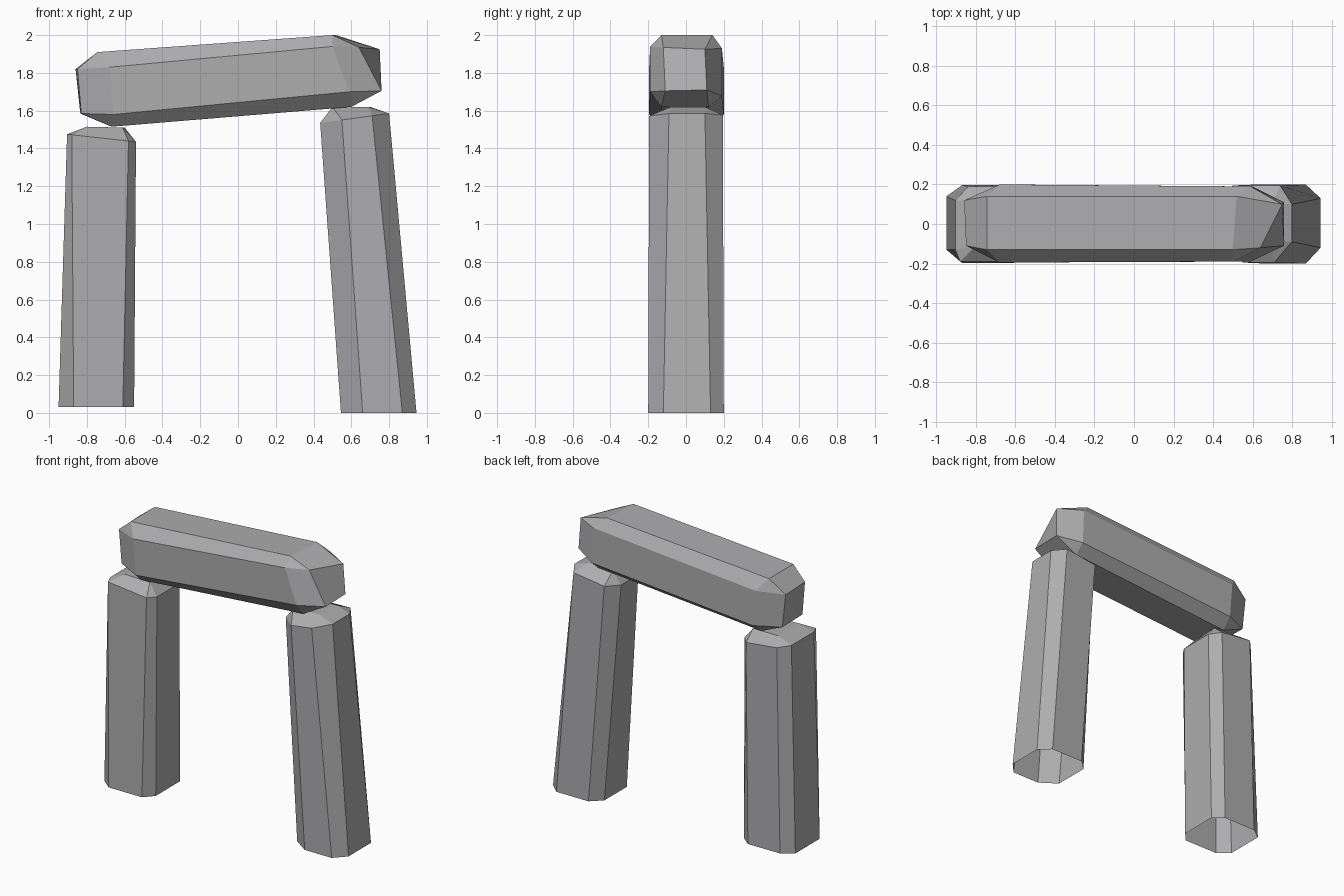
import bpy
import bmesh

if "Cube" in bpy.data.objects:
    bpy.data.objects.remove(bpy.data.objects["Cube"])

# Dark grey rock
rock = bpy.data.materials.new("rock")
rock.diffuse_color = (0.42, 0.42, 0.43, 1)
rock.use_nodes = True
rock.node_tree.nodes["Principled BSDF"].inputs["Base Color"].default_value = rock.diffuse_color


def stone(name, ring_a, ring_b, cap_b, cap_a=None):
    """Rough-hewn block: two chamfered eight-sided rings, bevelled to a four-corner cap."""
    bm = bmesh.new()

    def verts(points):
        return [bm.verts.new(p) for p in points]

    def close(ring, cap):
        bm.faces.new(cap)
        for k in range(4):
            n = (k + 1) % 4
            bm.faces.new((ring[2 * k], ring[2 * k + 1], cap[k]))
            bm.faces.new((ring[2 * k + 1], ring[2 * n], cap[n], cap[k]))

    a, b = verts(ring_a), verts(ring_b)
    for i in range(8):
        j = (i + 1) % 8
        bm.faces.new((a[i], a[j], b[j], b[i]))
    close(b, verts(cap_b))
    if cap_a:
        close(a, verts(cap_a))
    bmesh.ops.recalc_face_normals(bm, faces=bm.faces)
    mesh = bpy.data.meshes.new(name)
    bm.to_mesh(mesh)
    bm.free()
    mesh.materials.append(rock)
    bpy.context.collection.objects.link(bpy.data.objects.new(name, mesh))


def plan_ring(x, y, yc, z):
    """Ring around a pillar: x = (left, front left, front right, right, back right, back left),
    y = half depth, yc = (front, back) chamfer ends, z = (left, right) heights."""
    pts = [(x[0], -yc[0]), (x[1], -y), (x[2], -y), (x[3], -yc[0]),
           (x[3], yc[1]), (x[4], y), (x[5], y), (x[0], yc[1])]
    return [(px, py, z[0] + (z[1] - z[0]) * (px - x[0]) / (x[3] - x[0])) for px, py in pts]


# Left upright, open underneath
stone("left_pillar",
      plan_ring((-0.95, -0.87, -0.61, -0.55, -0.62, -0.87), 0.197, (0.13, 0.14), (0.03, 0.03)),
      plan_ring((-0.905, -0.88, -0.58, -0.54, -0.60, -0.84), 0.19, (0.13, 0.12), (1.475, 1.435)),
      [(-0.80, -0.11, 1.515), (-0.61, -0.11, 1.51), (-0.60, 0.11, 1.51), (-0.80, 0.12, 1.515)])

# Right upright, leaning inwards
stone("right_pillar",
      plan_ring((0.545, 0.66, 0.87, 0.945, 0.87, 0.62), 0.2, (0.12, 0.13), (0, 0)),
      plan_ring((0.435, 0.55, 0.71, 0.80, 0.74, 0.50), 0.195, (0.09, 0.10), (1.535, 1.585)),
      [(0.50, -0.10, 1.62), (0.69, -0.08, 1.62), (0.70, 0.10, 1.62), (0.50, 0.10, 1.62)])

# Tilted lintel across the top
stone("lintel",
      [(-0.67, -0.12, 1.515), (-0.66, -0.195, 1.58), (-0.68, -0.195, 1.83), (-0.745, -0.13, 1.91),
       (-0.745, 0.14, 1.91), (-0.68, 0.2, 1.83), (-0.66, 0.2, 1.58), (-0.67, 0.12, 1.515)],
      [(0.60, -0.13, 1.62), (0.59, -0.19, 1.70), (0.50, -0.19, 1.94), (0.50, -0.13, 2.0),
       (0.52, 0.14, 2.0), (0.59, 0.19, 1.93), (0.60, 0.19, 1.68), (0.60, 0.12, 1.62)],
      [(0.76, -0.11, 1.705), (0.64, -0.12, 1.935), (0.75, 0.10, 1.925), (0.76, 0.11, 1.71)],
      [(-0.83, -0.11, 1.585), (-0.85, -0.11, 1.82), (-0.86, 0.12, 1.82), (-0.835, 0.12, 1.585)])
